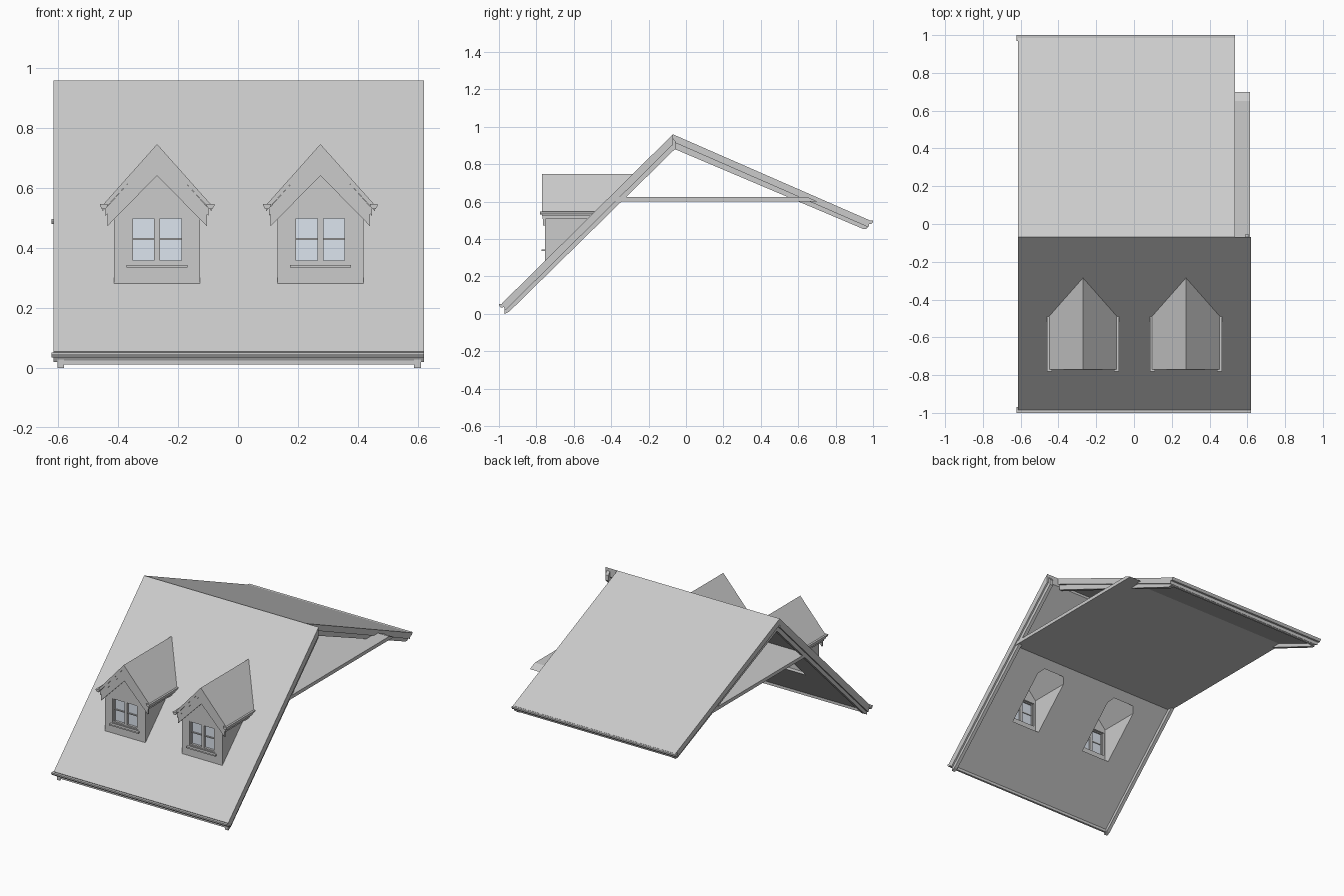
import bpy, bmesh
from mathutils import Vector

if "Cube" in bpy.data.objects:
    bpy.data.objects.remove(bpy.data.objects["Cube"])

RY, RZ = -0.07, 0.96            # ridge line
MF = 0.989                      # front pitch
MB = -0.437                     # back pitch


def front_z(y):
    return RZ + MF * (y - RY)


def back_z(y):
    return RZ + MB * (y - RY)


def prism(name, pts, axis, a, b, clip=False):
    """Extrude a 2D outline along x (points are y,z) or y (points are x,z)."""
    bm = bmesh.new()
    at = (lambda p, t: (t, p[0], p[1])) if axis == 'x' else (lambda p, t: (p[0], t, p[1]))
    lo = [bm.verts.new(at(p, a)) for p in pts]
    hi = [bm.verts.new(at(p, b)) for p in pts]
    n = len(pts)
    bm.faces.new(lo)
    bm.faces.new(hi[::-1])
    for i in range(n):
        j = (i + 1) % n
        bm.faces.new((lo[i], hi[i], hi[j], lo[j]))
    if clip:                    # keep only what stands above the front slope
        cut = bmesh.ops.bisect_plane(
            bm, geom=bm.verts[:] + bm.edges[:] + bm.faces[:],
            plane_co=Vector((0, RY, RZ - 0.03)), plane_no=Vector((0, -MF, 1)),
            clear_inner=True)
        edges = [e for e in cut['geom_cut'] if isinstance(e, bmesh.types.BMEdge)]
        bmesh.ops.holes_fill(bm, edges=edges, sides=0)
    bmesh.ops.recalc_face_normals(bm, faces=bm.faces[:])
    me = bpy.data.meshes.new(name)
    bm.to_mesh(me)
    bm.free()
    ob = bpy.data.objects.new(name, me)
    bpy.context.collection.objects.link(ob)
    return ob


def box(name, x0, x1, y0, y1, z0, z1):
    return prism(name, [(x0, z0), (x1, z0), (x1, z1), (x0, z1)], 'y', y0, y1)


def subtract(ob, cutters):
    for c in cutters:
        m = ob.modifiers.new('cut', 'BOOLEAN')
        m.operation, m.object, m.solver = 'DIFFERENCE', c, 'EXACT'
    dg = bpy.context.evaluated_depsgraph_get()
    me = bpy.data.meshes.new_from_object(ob.evaluated_get(dg))
    ob.modifiers.clear()
    ob.data = me


glass = bpy.data.materials.new('glass')
glass.diffuse_color = (0.72, 0.78, 0.86, 1)
glass.use_nodes = True
glass.node_tree.nodes["Principled BSDF"].inputs["Base Color"].default_value = glass.diffuse_color

# Main roof slopes
T = 0.055
front = prism('front_roof_slope', [(-0.985, front_z(-0.985)), (RY, RZ), (RY, RZ - T),
                                   (-0.965, front_z(-0.965) - T)], 'x', -0.615, 0.62)
T = 0.04
prism('back_roof_slope', [(RY, RZ), (0.985, back_z(0.985)), (0.975, back_z(0.975) - T),
                          (RY, RZ - T)], 'x', -0.615, 0.535)

# Barge boards under the slope ends
fb = [(-0.97, 0.05), (-0.97, 0.0), (-0.945, 0.012), (-0.055, 0.885), (-0.055, 0.92), (RY, 0.94)]
bb = [(RY, 0.94), (0.97, 0.485), (0.965, 0.455), (0.945, 0.455), (RY, 0.885)]
for side, xf, xb in (('left', -0.603, -0.603), ('right', 0.588, 0.503)):
    prism(side + '_front_barge_board', fb, 'x', xf, xf + 0.022)
    prism(side + '_back_barge_board', bb, 'x', xb, xb + 0.022)

# Flat attic ceiling between the slopes
prism('attic_ceiling', [(-0.385, 0.602), (0.70, 0.602), (0.65, 0.624), (-0.365, 0.624)],
      'x', -0.6, 0.615)

# Fascias and gutters along both eaves
box('front_fascia', -0.6, 0.61, -0.968, -0.955, 0.012, 0.055)
box('back_fascia', -0.6, 0.525, 0.958, 0.97, 0.46, 0.49)


def gutter(name, axis, a, b, c, z, s, w):
    pts = [(c - w, z), (c + w, z), (c + w, z - s * 0.35), (c + w * 0.5, z - s),
           (c - w * 0.5, z - s), (c - w, z - s * 0.35)]
    return prism(name, pts, axis, a, b)


gutter('front_gutter', 'x', -0.622, 0.62, -0.985, 0.052, 0.017, 0.015)
gutter('back_gutter', 'x', -0.622, 0.535, 0.985, 0.498, 0.017, 0.015)


def chevron(c, half, apex, eave, thick_mid, thick_end):
    return [(c, apex), (c + half, eave), (c + half, eave - thick_end), (c, apex - thick_mid),
            (c - half, eave - thick_end), (c - half, eave)]


def house(c, half, bottom, eave, apex):
    return [(c - half, bottom), (c + half, bottom), (c + half, eave), (c, apex), (c - half, eave)]


# Two gabled dormers
cutters, room_cutters = [], []
for n, c in (('left', -0.27), ('right', 0.275)):
    p = n + '_dormer_'
    body = prism(p + 'walls', house(c, 0.143, 0.15, 0.545, 0.705), 'y', -0.755, -0.25, clip=True)
    room = prism(p + 'room_cutter', house(c, 0.1, 0.30, 0.53, 0.64), 'y', -0.71, -0.42)
    hole = box(p + 'window_cutter', c - 0.09, c + 0.09, -0.8, -0.69, 0.35, 0.505)
    subtract(body, [room, hole])
    cutters += [room, hole]
    room_cutters.append(room)

    # Roof covering, trim below it and the gable barge board
    prism(p + 'roof', chevron(c, 0.182, 0.747, 0.543, 0.025, 0.02), 'y', -0.77, -0.25, clip=True)
    prism(p + 'roof_trim', chevron(c, 0.172, 0.724, 0.532, 0.025, 0.025), 'y', -0.766, -0.25,
          clip=True)
    prism(p + 'barge_board', chevron(c, 0.166, 0.705, 0.53, 0.063, 0.057), 'y', -0.764, -0.75)
    for s, side in ((-1, 'left'), (1, 'right')):
        gutter(p + side + '_gutter', 'y', -0.78, -0.49, c + s * 0.178, 0.547, 0.016, 0.013)

    # Window: frame, bars, panes and sill
    pane = box(p + 'panes', c - 0.09, c + 0.09, -0.735, -0.731, 0.35, 0.505)
    pane.data.materials.append(glass)
    for s, side in ((-1, 'left'), (1, 'right')):
        x = c + s * 0.087
        box(p + side + '_jamb', x - 0.006, x + 0.006, -0.75, -0.722, 0.35, 0.505)
    box(p + 'mullion', c - 0.01, c + 0.01, -0.75, -0.722, 0.35, 0.505)
    box(p + 'transom', c - 0.085, c + 0.085, -0.742, -0.726, 0.427, 0.433)
    box(p + 'window_head', c - 0.09, c + 0.09, -0.75, -0.722, 0.499, 0.506)
    box(p + 'window_foot', c - 0.09, c + 0.09, -0.75, -0.722, 0.349, 0.358)
    box(p + 'sill', c - 0.102, c + 0.102, -0.772, -0.75, 0.335, 0.344)

# Open the front slope into the dormers, then drop the helpers
subtract(front, room_cutters)
for ob in cutters:
    bpy.data.objects.remove(ob)
